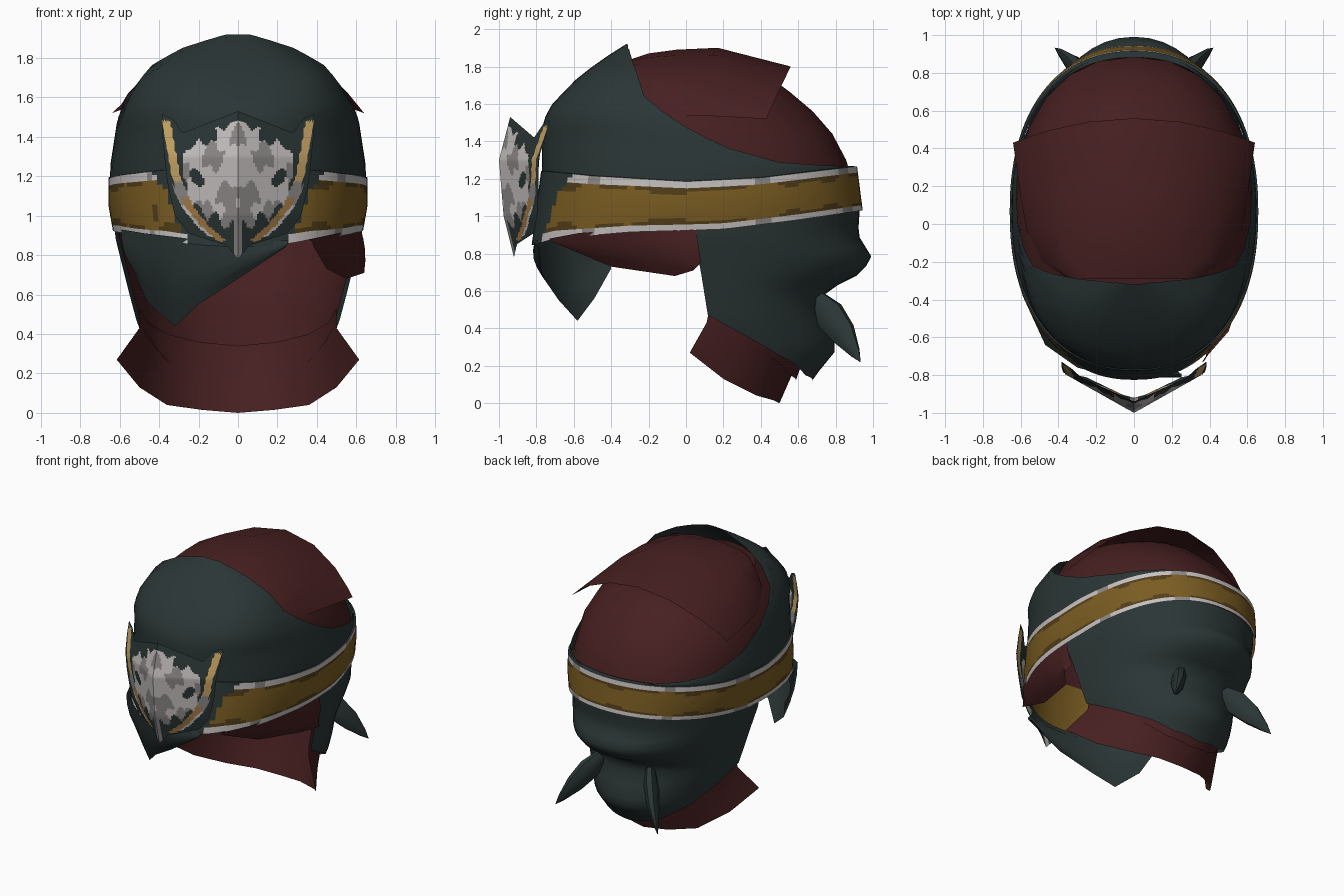
import bpy, bmesh, math
from mathutils import Vector

if "Cube" in bpy.data.objects:
    bpy.data.objects.remove(bpy.data.objects["Cube"])


def material(name, r, g, b):
    m = bpy.data.materials.new(name)
    m.diffuse_color = (r, g, b, 1)
    m.use_nodes = True
    m.node_tree.nodes["Principled BSDF"].inputs["Base Color"].default_value = m.diffuse_color
    return m


DARK = material("dark slate cloth", .024, .036, .036)
RED = material("maroon cloth", .062, .0138, .0148)
GOLD = material("ochre band", .195, .108, .016)
UMBER = material("dark ochre", .085, .048, .01)
PALE = material("pale metal", .56, .53, .52)
GREY = material("mid grey metal", .27, .25, .25)
TAN = material("tan trim", .58, .38, .13)
BROWN = material("brown trim", .38, .20, .06)


def interp(table, v):
    """Piecewise linear lookup in (key, value) pairs."""
    if v <= table[0][0]:
        return table[0][1]
    for (a, p), (b, q) in zip(table, table[1:]):
        if v <= b:
            return p + (q - p) * (v - a) / (b - a)
    return table[-1][1]


def sheet(name, rows, mats, closed=False, rule=None, cap=False, angle=40):
    """Quad surface through rows of points, facing away from the head centre."""
    bm = bmesh.new()
    vs = [[bm.verts.new(p) for p in r] for r in rows]
    n = len(rows[0])
    for i in range(len(rows) - 1):
        for j in range(n if closed else n - 1):
            k = (j + 1) % n
            f = bm.faces.new((vs[i][j], vs[i][k], vs[i + 1][k], vs[i + 1][j]))
            if rule:
                f.material_index = rule(f.calc_center_median(), i, j)
    if cap:
        bm.faces.new(vs[-1])
    bmesh.ops.remove_doubles(bm, verts=bm.verts, dist=.0005)
    bmesh.ops.recalc_face_normals(bm, faces=bm.faces)
    mid = Vector((0, 0, .95))
    if sum(f.normal.dot(f.calc_center_median() - mid) * f.calc_area() for f in bm.faces) < 0:
        bmesh.ops.reverse_faces(bm, faces=bm.faces)
    me = bpy.data.meshes.new(name)
    bm.to_mesh(me)
    bm.free()
    for m in mats:
        me.materials.append(m)
    ob = bpy.data.objects.new(name, me)
    bpy.context.collection.objects.link(ob)
    bpy.ops.object.select_all(action='DESELECT')
    ob.select_set(True)
    bpy.context.view_layer.objects.active = ob
    bpy.ops.object.shade_smooth_by_angle(angle=math.radians(angle))
    return ob


def oval(t, w, yf, yb, e=2.25):
    """Point of a rounded oval; t = 0 is the front."""
    s, c = math.sin(t), math.cos(t)
    f = lambda v: math.copysign(abs(v) ** (2 / e), v)
    return w * f(s), (yf + yb) / 2 - (yb - yf) / 2 * f(c)


# Head dome: height, half width, front, back
DOME = [(1.15, .65, -.765, .915), (1.26, .647, -.77, .90), (1.5, .61, -.77, .77),
        (1.6, .57, -.715, .67), (1.75, .47, -.57, .50), (1.85, .32, -.43, .42),
        (1.92, .12, -.32, .2)]


def dome(t, z, k=1, square=0):
    w, yf, yb = (interp([(d[0], d[i]) for d in DOME], z) for i in (1, 2, 3))
    x, y = oval(t, w * k, yf * k, yb * k, 2.25 + square * interp([(1.45, 0), (1.75, .8)], z))
    return Vector((x, y, z))


# Wrap: every column climbs the dome until it meets the slanted rim
RIM = [(-.32, 1.93), (-.285, 1.82), (-.22, 1.63), (-.05, 1.5), (.2, 1.37), (.5, 1.285), (.9, 1.26)]
N = 64
angles = [2 * math.pi * i / N for i in range(N)]
tops = []
for t in angles:
    z = 1.16
    while z < 1.92 and z < interp(RIM, dome(t, z, 1, 1).y):
        z += .004
    tops.append(z)
sheet("head_wrap", [[dome(t, 1.15 + (h - 1.15) * r / 12, 1, 1) for t, h in zip(angles, tops)]
                    for r in range(13)], [DARK], closed=True)

# Crown cloth beneath the wrap
sheet("crown", [[dome(2 * math.pi * i / 24, z, k, -.6) for i in range(24)]
                for z, k in ((1.2, .975), (1.3, .975), (1.44, .975), (1.56, .955), (1.66, .93), (1.72, .90))],
      [RED], closed=True, cap=True)

# Loose flap over the crown: y, middle height, half width, edge height, edge sweep, fall
flap = []
for y, zc, w, ze, sweep, fall in [(-.29, 1.84, .34, 1.76, 0, 1), (-.2, 1.87, .5, 1.6, 0, 1),
                                  (-.05, 1.89, .565, 1.54, 0, 1.15), (.17, 1.9, .6, 1.535, .03, 1.45),
                                  (.56, 1.8, .64, 1.52, .13, 1.9)]:
    arc = [math.radians(-90 + 22.5 * i) for i in range(9)]
    flap.append([(w * math.sin(a), y - sweep * math.sin(a) ** 2,
                  ze + (zc - ze) * abs(math.cos(a)) ** fall) for a in arc])
sheet("crown_flap", flap, [RED], angle=70)

# Headband with trimmed edges and a lip that closes onto the wrap
BAND_TOP = [(-.75, 1.24), (-.5, 1.215), (0, 1.185), (.4, 1.205), (.9, 1.265)]
BAND_LOW = [(-.82, .845), (-.7, .88), (-.3, .915), (.2, .93), (.6, .98), (.94, 1.03)]
STEPS = (0, .06, .12, .18, .25, .5, .72, .79, .86, .94, 1)
COLS = 120


def band_point(i, f):
    t = 2 * math.pi * i / COLS
    x, y = oval(t, .635 + .023 * min(1, 2 * f), -.825 + .05 * f, .945 - .03 * f)
    lo, hi = interp(BAND_LOW, y), interp(BAND_TOP, y)
    return x, y, lo + (hi - lo) * f


def band_rule(c, row, col):
    if row >= len(STEPS) - 1:
        return 0
    f = (STEPS[row] + STEPS[row + 1]) / 2
    wave = math.sin(col * .9) + math.sin(col * .37 + 1)
    if c.y < -.4 and abs(c.x) < .25 + .18 * f:
        return 0
    if f < .12 or f > .86:
        return 4 if wave > 1.2 else 3
    if f < .18 or f > .79:
        return 2 if wave < .9 else 1
    if f < .25 or f > .72:
        return 2 if wave < -.7 else 1
    return 2 if c.y < -.62 and f < .5 and wave > .6 else 1


lip = [dome(2 * math.pi * i / COLS, band_point(i, 1)[2] + .004, .985) for i in range(COLS)]
sheet("headband", [[band_point(i, f) for i in range(COLS)] for f in STEPS] + [lip],
      [DARK, GOLD, UMBER, PALE, GREY], closed=True, rule=band_rule)

# Ochre lining inside the front of the band
sheet("band_lining", [[(x * .96, y * .96, z) for x, y, z in (band_point(i, f) for i in range(-32, 33))]
                      for f in (.06, .5, .95)], [GOLD])

# Rear drape with a bulging fold, plus its red lining
BACK = [(.1, .66), (.17, .71), (.28, .80), (.38, .785), (.5, .74), (.6, .74), (.67, .9),
        (.77, 1.0), (.9, .92), (1.05, .93)]
SMOOTH_BACK = [(.1, .62), (.3, .72), (.6, .78), (.9, .9), (1.05, .93)]
LINING_BACK = [(.1, .58), (.3, .65), (.5, .69), (.6, .71), (.9, .85), (1.05, .9)]
WIDE = [(.1, .38), (.25, .44), (.45, .51), (.6, .55), (.88, .62), (1.05, .64)]
FRONT = [(.1, .15), (.45, .12), (.7, .08), (.9, .04), (1.05, .03)]
HEM = [(0, .12), (.3, .15), (.65, .27), (.9, .4), (1, .47)]


def drape_point(u, f, lining):
    hem = interp(HEM, abs(u))
    z = 1.04 + (hem - 1.04) * f
    a = u * math.pi / 2
    blend = math.cos(a) ** 1.5
    yb = interp(SMOOTH_BACK, z) * (1 - blend) + interp(BACK, z) * blend
    if lining:
        yb = interp(LINING_BACK, z)
    y0 = interp(FRONT, z)
    return ((interp(WIDE, z) - .02 * lining) * math.copysign(abs(math.sin(a)) ** .9, u),
            y0 + (yb - y0) * abs(math.cos(a)) ** .9, z)


across = [-1 + i / 14 for i in range(29)]
for name, lining, mat in (("rear_drape", 0, DARK), ("drape_lining", 1, RED)):
    sheet(name, [[drape_point(u, f / 18, lining) for u in across] for f in range(19)],
          [mat], angle=70)


def mirrored(half):
    """Mirror a half row whose last point lies on the centre line."""
    return half + [(-x, y, z) for x, y, z in reversed(half[:-1])]


# Flared collar around the neck
sheet("collar", [mirrored([(.50, .13, .53), (.46, .32, .46), (.36, .48, .40), (.2, .58, .36), (0, .62, .34)]),
                 mirrored([(.5, .11, .43), (.46, .28, .30), (.36, .43, .22), (.2, .53, .18), (0, .57, .16)]),
                 mirrored([(.615, .02, .27), (.5, .2, .13), (.36, .38, .04), (.18, .47, .015), (0, .5, 0)])],
      [RED], angle=80)


def loft(name, upper, lower, mat, bulge):
    """Cloth between two edges, swelling away from the head axis."""
    rows = []
    for f in (0, .25, .5, .75, 1):
        row = []
        for a, b in zip(upper, lower):
            p = Vector(a).lerp(Vector(b), f)
            out = Vector((p.x, p.y, 0)).normalized()
            row.append(p + out * bulge * math.sin(math.pi * f))
        rows.append(row)
    sheet(name, rows, [mat])


# Slanted cloth over one side of the face, and the folded roll on the other
loft("face_cloth",
     [(.25, -.79, .875), (.1, -.81, .865), (-.1, -.81, .865), (-.3, -.76, .89), (-.47, -.64, .91), (-.59, -.36, .93)],
     [(.24, -.785, .84), (0, -.77, .68), (-.2, -.68, .55), (-.32, -.58, .44), (-.46, -.49, .56), (-.53, -.40, .72)],
     DARK, .025)
loft("side_fold",
     [(.36, -.73, .88), (.5, -.57, .91), (.59, -.3, .93), (.62, -.05, .94), (.625, .05, .94)],
     [(.38, -.68, .85), (.45, -.4, .73), (.55, -.06, .68), (.64, .04, .71), (.61, .08, .75)],
     RED, .015)

# Knot tails: flattened spikes at the back
for side, s in (("left", -1), ("right", 1)):
    rows = []
    for f, r in ((0, .055), (.25, .085), (.55, .07), (.85, .03), (1, .001)):
        c = Vector((.2, .70, .55)).lerp(Vector((.42, .93, .22)), f)
        rows.append([(s * (c.x + .6 * r * math.cos(a)), c.y + .7 * r * math.sin(a) + .02 * math.sin(f * 3),
                      c.z + .7 * r * math.sin(a) + .3 * r * math.cos(a))
                     for a in (k * math.pi / 4 for k in range(8))])
    sheet("knot_tail_" + side, rows, [DARK], closed=True)

# Forehead plate, folded along its middle
PLATE_TOP = [(0, 1.53), (.28, 1.42), (.33, 1.49), (.385, 1.515)]
PLATE_LOW = [(0, .78), (.06, .85), (.25, .91), (.32, 1.0), (.36, 1.17), (.385, 1.42)]
RIDGE = [(.78, -.92), (1.0, -.975), (1.3, -1.0), (1.53, -.94)]
TRIM = [(.87, .08), (.95, .17), (1.05, .25), (1.12, .28), (1.2, .315), (1.47, .362)]


def plate_point(x, f):
    a = abs(x)
    lo, hi = interp(PLATE_LOW, a), interp(PLATE_TOP, a)
    z = lo + (hi - lo) * f
    return x, interp(RIDGE, z) + a * .56, z


def plate_rule(c, row, col):
    a, z = abs(c.x), c.z
    gap = interp(TRIM, z) - a
    if abs(gap) < .021 and .87 < z < 1.48:
        return 3 if z > 1.17 else (4 if z < 1.09 else 2)
    if -.04 < gap < 0 and .89 < z < 1.15:
        return 2 if z > 1.05 else 1
    if a < .018 and z < 1.0:
        return 2
    rag = .02 * math.sin(70 * a) + .015 * math.sin(45 * z)
    if gap < .035 + rag or z < .95 + .3 * a + rag or z > interp(PLATE_TOP, a) - .045 - .25 * min(a, .13) + rag:
        return 0
    # dark slits slanting along the wings, grey blotches in the middle
    slit = math.sin(34 * a - 17 * z + 2.2) + .5 * math.sin(31 * z + 11 * a)
    if a > .11 and z > 1.08 and slit > .95:
        return 0
    blotch = math.sin(24 * a + 6 * z) * math.sin(19 * z - 9 * a) + .25 * math.sin(80 * a + 40 * z)
    return 2 if blotch > .3 or z < 1.03 + .05 * math.sin(50 * a) else 1


sheet("forehead_plate", [[plate_point(.385 * (i - 36) / 36, r / 64) for i in range(73)]
                         for r in range(65)], [DARK, PALE, GREY, TAN, BROWN], rule=plate_rule)
